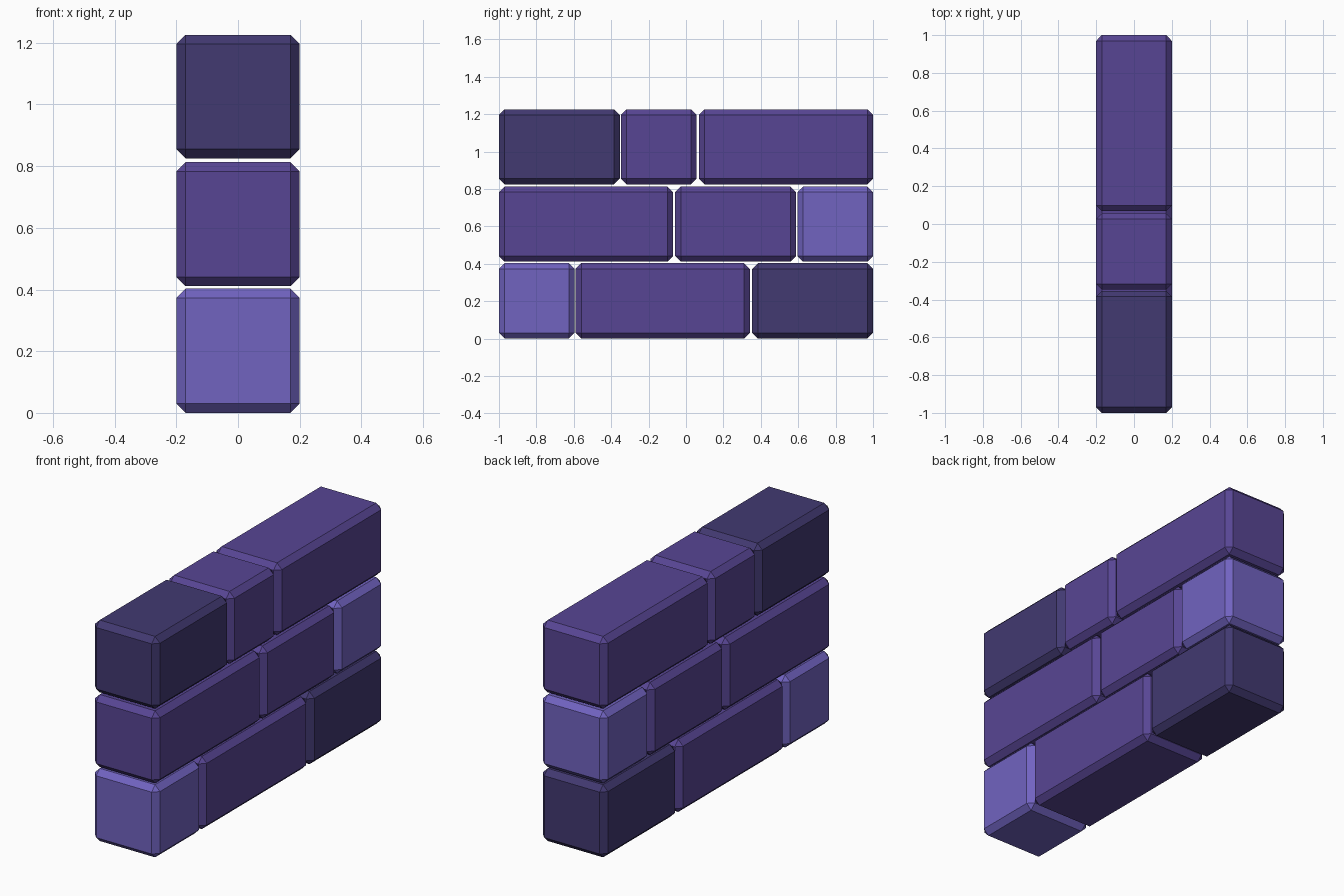
import bpy
import bmesh

if "Cube" in bpy.data.objects:
    bpy.data.objects.remove(bpy.data.objects["Cube"])

WIDTH = 0.40
CHAMFER = 0.03


def material(name, rgb):
    mat = bpy.data.materials.new(name)
    mat.diffuse_color = (*rgb, 1.0)
    mat.use_nodes = True
    mat.node_tree.nodes["Principled BSDF"].inputs["Base Color"].default_value = mat.diffuse_color
    return mat


LIGHT = material("light_violet", (0.165, 0.125, 0.53))
MEDIUM = material("medium_purple", (0.097, 0.060, 0.295))
DARK = material("dark_indigo", (0.054, 0.041, 0.165))


def brick(name, y0, y1, z0, z1, mat):
    """Box brick with a single flat chamfer on every edge."""
    bm = bmesh.new()
    bmesh.ops.create_cube(bm, size=1.0)
    bmesh.ops.scale(bm, vec=(WIDTH, y1 - y0, z1 - z0), verts=bm.verts)
    bmesh.ops.bevel(bm, geom=bm.edges[:], offset=CHAMFER, offset_type='OFFSET',
                    segments=1, affect='EDGES')
    mesh = bpy.data.meshes.new(name)
    bm.to_mesh(mesh)
    bm.free()
    mesh.materials.append(mat)
    obj = bpy.data.objects.new(name, mesh)
    obj.location = (0, (y0 + y1) / 2, (z0 + z1) / 2)
    bpy.context.collection.objects.link(obj)


# Courses from the ground up: height range, then bricks from front to back
courses = [
    ("bottom", 0.0, 0.403, [(-1.0, -0.596, LIGHT), (-0.59, 0.341, MEDIUM), (0.354, 1.0, DARK)]),
    ("middle", 0.411, 0.813, [(-1.0, -0.069, MEDIUM), (-0.058, 0.588, MEDIUM), (0.596, 1.0, LIGHT)]),
    ("top", 0.825, 1.226, [(-1.0, -0.354, DARK), (-0.347, 0.057, MEDIUM), (0.069, 1.0, MEDIUM)]),
]
for course, z0, z1, bricks in courses:
    for place, (y0, y1, mat) in zip(("front", "centre", "back"), bricks):
        brick(f"{course}_{place}_brick", y0, y1, z0, z1, mat)
